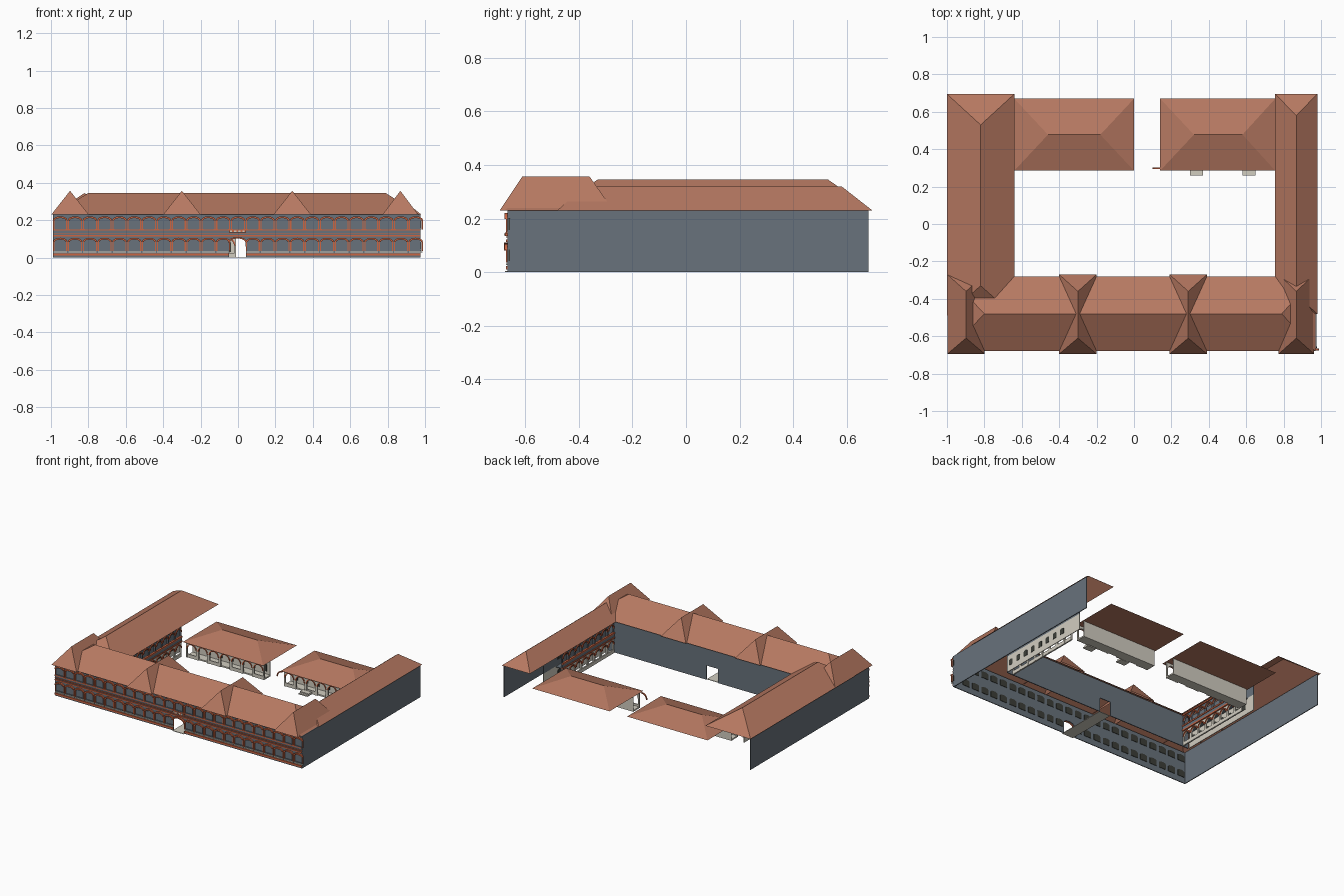
import bpy, bmesh, math
from mathutils import Vector

cube = bpy.data.objects.get("Cube")
if cube:
    bpy.data.objects.remove(cube)


def material(name, rgb):
    m = bpy.data.materials.new(name)
    m.use_nodes = True
    m.diffuse_color = (*rgb, 1)
    m.node_tree.nodes["Principled BSDF"].inputs["Base Color"].default_value = (*rgb, 1)
    return m


TILE = material("roof_tile", (0.47, 0.19, 0.12))
GREY = material("grey_wall", (0.14, 0.17, 0.2))
RED = material("red_trim", (0.6, 0.13, 0.055))
CREAM = material("cream_plaster", (0.64, 0.61, 0.53))
DARK = material("dark_window", (0.045, 0.048, 0.04))


def finish(name, bm, mat):
    mesh = bpy.data.meshes.new(name)
    bm.to_mesh(mesh)
    bm.free()
    mesh.materials.append(mat)
    ob = bpy.data.objects.new(name, mesh)
    bpy.context.collection.objects.link(ob)
    return ob


class Side:
    """A wall plane: origin, direction along the wall, outward direction."""
    def __init__(self, origin, along, out):
        self.o, self.u, self.n = Vector(origin), Vector(along), Vector(out)

    def prism(self, name, outlines, d0, d1, mat):
        # Extrude outlines (along, height) from depth d0 to d1
        bm = bmesh.new()
        for pts in outlines:
            rings = [[bm.verts.new(self.o + self.u * p + self.n * d + Vector((0, 0, z)))
                      for p, z in pts] for d in (d0, d1)]
            bm.faces.new(rings[0])
            bm.faces.new(rings[1][::-1])
            for i in range(len(pts)):
                j = (i + 1) % len(pts)
                bm.faces.new((rings[0][i], rings[1][i], rings[1][j], rings[0][j]))
        bmesh.ops.recalc_face_normals(bm, faces=bm.faces)
        return finish(name, bm, mat)


def rect(a, b, z0, z1):
    return [(a, z0), (b, z0), (b, z1), (a, z1)]


def arc(c, r, z, rise, n=8):
    return [(c - r * math.cos(math.pi * i / n), z + rise * math.sin(math.pi * i / n))
            for i in range(n + 1)]


def window(c, r, z0, z1, rise):
    return [(c + r, z0), (c - r, z0)] + arc(c, r, z1, rise)


def ring(c, r, z, rise, t):
    return arc(c, r, z, rise) + arc(c, r - t, z, rise - t)[::-1]


def arch_bay(c, w, r, z0, spring, rise, top):
    return [(c - w / 2, z0), (c - r, z0)] + arc(c, r, spring, rise) + \
           [(c + r, z0), (c + w / 2, z0), (c + w / 2, top), (c - w / 2, top)]


def hip_roof(name, x0, x1, y0, y1, z0, z1, r0, r1, along_x, soffit=False):
    # Shell with a ridge running from r0 to r1, optionally closed below
    bm = bmesh.new()
    a, b, c, d = [bm.verts.new(p) for p in
                  ((x0, y0, z0), (x1, y0, z0), (x1, y1, z0), (x0, y1, z0))]
    if along_x:
        p, q = [bm.verts.new((r, (y0 + y1) / 2, z1)) for r in (r0, r1)]
        faces = [(a, b, q, p), (b, c, q), (c, d, p, q), (d, a, p)]
    else:
        p, q = [bm.verts.new(((x0 + x1) / 2, r, z1)) for r in (r0, r1)]
        faces = [(a, b, p), (b, c, q, p), (c, d, q), (d, a, p, q)]
    if soffit:
        faces.append((d, c, b, a))
    for f in faces:
        bm.faces.new(f)
    return finish(name, bm, TILE)


EAVE = 0.23
WEST, EAST, FRONT = -0.99, 0.975, -0.665

# Main roofs
hip_roof("front_roof", -0.99, 0.97, -0.68, -0.28, EAVE, 0.345, -0.8, 0.79, True)
hip_roof("right_wing_roof", -1, -0.64, -0.49, 0.695, EAVE, 0.345, -0.33, 0.53, False)
hip_roof("left_wing_roof", 0.755, 0.98, -0.48, 0.695, EAVE, 0.32, -0.38, 0.58, False)
# Cross roofs along the front
for i, (x, w) in enumerate(((-0.898, 0.1), (-0.3, 0.1), (0.29, 0.1), (0.868, 0.095))):
    hip_roof(f"cross_roof_{i + 1}", x - w, x + w, -0.695, -0.27, EAVE, 0.357, -0.61, -0.36, False)

# Outer side walls
y_side = Side((0, 0, 0), (0, 1, 0), (1, 0, 0))
y_side.prism("left_outer_wall", [rect(FRONT, 0.68, 0, EAVE)], EAST - 0.006, EAST, GREY)
y_side.prism("right_outer_wall", [rect(FRONT, 0.68, 0, EAVE)], WEST, WEST + 0.006, GREY)

# Front facade
facade = Side((0, FRONT, 0), (1, 0, 0), (0, -1, 0))
G0, G1 = -0.048, 0.042
gate_c, gate_r = (G0 + G1) / 2, (G1 - G0) / 2
facade.prism("front_wall",
             [rect(WEST, G0, 0, EAVE), rect(G1, EAST, 0, EAVE),
              arch_bay(gate_c, G1 - G0, gate_r - 0.001, 0.06, 0.08, 0.022, EAVE)],
             -0.006, 0, GREY)
bays, trim_end = 25, 0.99
pitch = (trim_end - WEST) / bays
centres = [WEST + pitch * (i + 0.5) for i in range(bays)]
side_centres = [c for i, c in enumerate(centres) if i != bays // 2]
panes, rings, sills, piers, rails = [], [], [], [], []
for base, row in ((0, side_centres), (0.115, centres)):
    for c in row:
        panes.append(window(c, 0.028, base + 0.042, base + 0.08, 0.01))
        rings.append(ring(c, 0.0385, base + 0.084, 0.022, 0.01))
        sills.append(rect(c - 0.027, c + 0.027, base + 0.036, base + 0.041))
        for s in (-1, 1):
            piers.append(rect(c + s * 0.0345 - 0.003, c + s * 0.0345 + 0.003,
                              base + 0.036, base + 0.084))
for c in side_centres:
    rails.append(rect(c - 0.036, c + 0.036, 0.026, 0.033))
facade.prism("front_window_backs", panes, -0.009, -0.003, DARK)
facade.prism("front_window_panels", panes, 0, 0.003, GREY)
facade.prism("front_window_arches", rings, 0, 0.012, RED)
facade.prism("front_sills", sills, 0, 0.007, GREY)
facade.prism("front_pilasters", piers, 0, 0.006, RED)
facade.prism("front_cream_course", rails, 0, 0.006, CREAM)
facade.prism("front_bands",
             [rect(WEST, EAST, z, z + h) for z, h in
              ((0.113, 0.008), (0.129, 0.003), (0.145, 0.008))] +
             [rect(a, b, 0.01, 0.022) for a, b in ((WEST, G0), (G1, EAST))],
             0, 0.007, RED)

# Gate passage
facade.prism("gate_arch", [ring(gate_c, gate_r + 0.006, 0.08, 0.03, 0.008)], 0, 0.014, RED)
facade.prism("gate_plate", [rect(G0, G1, 0.134, 0.147)], 0, 0.01, RED)
facade.prism("gate_plate_studs",
             [rect(G0 + 0.005 + 0.022 * i, G0 + 0.017 + 0.022 * i, 0.136, 0.145)
              for i in range(4)], 0.01, 0.013, CREAM)
facade.prism("passage_floor", [rect(G0, G1, 0, 0.004)], -0.365, 0.01, CREAM)

# Courtyard wall of the front wing
court = Side((0, -0.295, 0), (1, 0, 0), (0, 1, 0))
court.prism("front_wing_courtyard_wall",
            [rect(-0.71, G0, 0, EAVE), rect(G1, 0.825, 0, EAVE), rect(G0, G1, 0.102, EAVE)],
            -0.006, 0, GREY)


def wing_arcade(label, x, out, inner_end):
    # Two-storey arcade in front of a set-back wall with windows
    side = Side((x, 0, 0), (0, 1, 0), (out, 0, 0))
    n, start, end = 8, -0.29, 0.3
    w = (end - start) / n
    cs = [start + w * (i + 0.5) for i in range(n)]
    r = w / 2 - 0.008
    side.prism(label + "_lower_arcade", [arch_bay(c, w, r, 0.0, 0.065, 0.028, 0.105) for c in cs],
               -0.01, 0, CREAM)
    side.prism(label + "_upper_arcade", [arch_bay(c, w, r, 0.125, 0.18, 0.028, EAVE) for c in cs],
               -0.01, 0, GREY)
    side.prism(label + "_arches", [ring(c, r + 0.006, z, 0.034, 0.008)
                                   for c in cs for z in (0.065, 0.18)], 0, 0.006, RED)
    side.prism(label + "_bands", [rect(start, end, z, z + 0.01) for z in (0.107, 0.14, 0.22)],
               -0.006, 0.008, RED)
    side.prism(label + "_upper_parapet", [rect(start, end, 0.117, 0.14)], -0.008, 0.004, GREY)
    side.prism(label + "_lower_parapet", [rect(start, end, 0, 0.025)], -0.008, 0.002, CREAM)
    side.prism(label + "_lower_inner_wall", [rect(start, inner_end, 0, 0.115)],
               -0.055, -0.05, CREAM)
    side.prism(label + "_upper_inner_wall", [rect(start, inner_end, 0.115, EAVE)],
               -0.055, -0.05, GREY)
    side.prism(label + "_gallery_floor", [rect(start, end, 0.107, 0.113)], -0.05, -0.006, GREY)
    side.prism(label + "_inner_windows", [window(c, 0.017, z, z + 0.035, 0.008)
                                          for c in cs for z in (0.04, 0.155)],
               -0.057, -0.048, DARK)


wing_arcade("left_wing", 0.775, -1, 0.44)
wing_arcade("right_wing", -0.66, 1, 0.36)


def back_block(label, x0, x1, ridge0, ridge1):
    # Low pavilion: shallow hipped roof, arcade and set-back wall, open behind
    top = 0.115
    hip_roof(label + "_roof", x0, x1, 0.285, 0.67, top, 0.178, ridge0, ridge1, True, True)
    side = Side((0, 0.31, 0), (1, 0, 0), (0, -1, 0))
    a, b, n = x0 + 0.01, x1 - 0.01, 7
    w = (b - a) / n
    cs = [a + w * (i + 0.5) for i in range(n)]
    r = w / 2 - 0.009
    side.prism(label + "_arcade", [arch_bay(c, w, r, 0, 0.065, 0.035, top) for c in cs],
               -0.01, 0, CREAM)
    side.prism(label + "_arches", [ring(c, r + 0.005, 0.065, 0.04, 0.007) for c in cs],
               0, 0.004, RED)
    side.prism(label + "_parapet", [rect(c - r, c + r, 0.0, 0.025) for c in cs[::2]],
               -0.008, -0.002, CREAM)
    side.prism(label + "_inner_wall", [rect(a, b, 0, top)], -0.075, -0.07, CREAM)
    side.prism(label + "_floor", [rect(a, b, 0, 0.01)], -0.07, -0.008, CREAM)
    side.prism(label + "_windows", [window(c, 0.018, 0.03, 0.075, 0.01) for c in cs],
               -0.07, -0.067, DARK)
    return side


back_block("back_right", -0.64, 0.0, -0.46, -0.18)
pavilion = back_block("back_left", 0.14, 0.755, 0.32, 0.58)

# Springing half arch beside the gap
half = arc(0.145, 0.045, 0.065, 0.045)[:5] + arc(0.145, 0.038, 0.065, 0.038)[4::-1]
pavilion.prism("gap_half_arch", [half], 0.008, 0.016, RED)

# Entrance steps
for i in range(2):
    pavilion.prism(f"entrance_step_{i + 1}", [rect(0.3, 0.37, 0, 0.016 - 0.008 * i),
                                              rect(0.58, 0.65, 0, 0.016 - 0.008 * i)],
                   0, 0.035 + 0.015 * i, CREAM)
